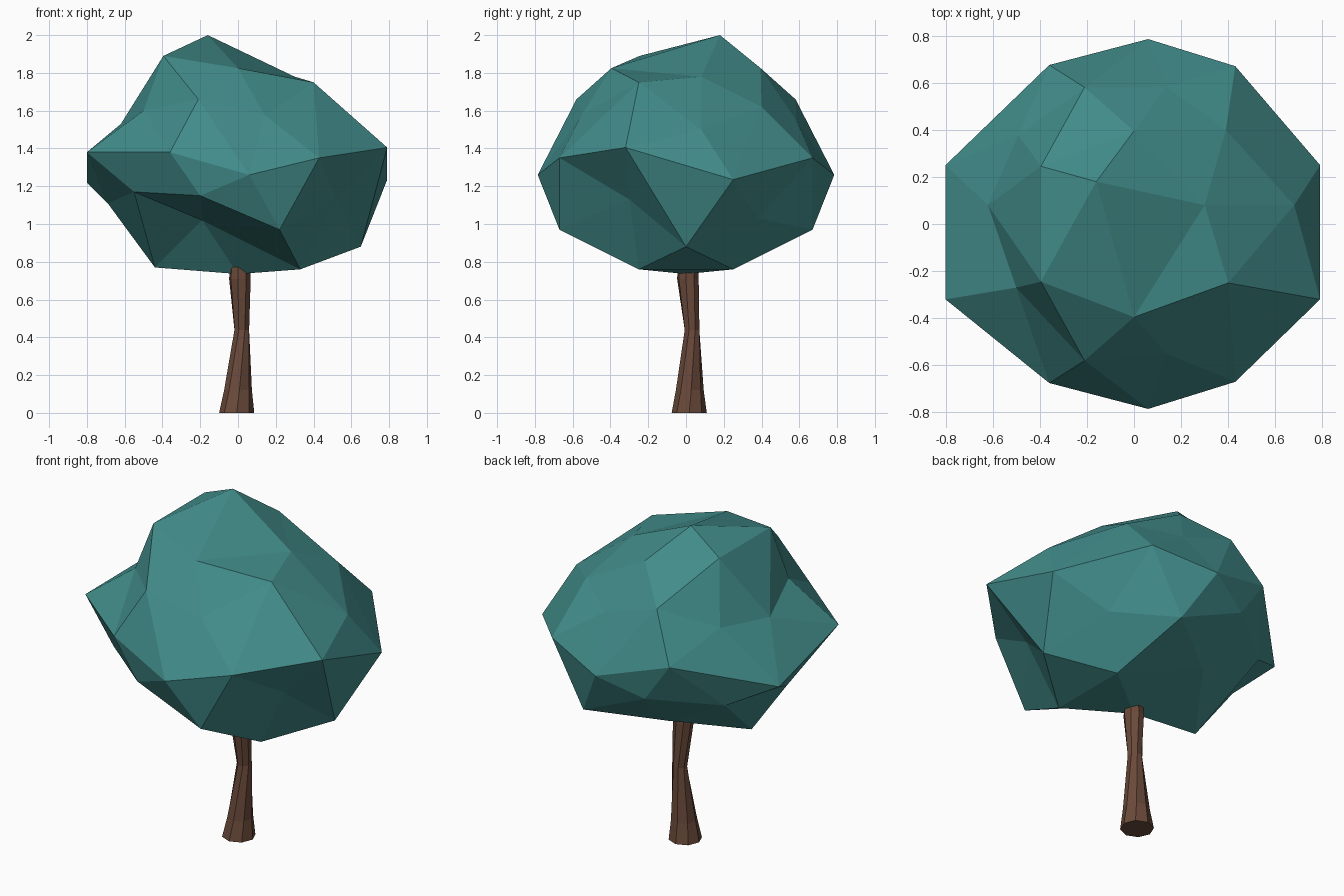
import bpy, bmesh
from math import cos, sin, tau
from mathutils import Vector

cube = bpy.data.objects.get("Cube")
if cube:
    bpy.data.objects.remove(cube, do_unlink=True)


def make_material(name, color):
    mat = bpy.data.materials.new(name)
    mat.use_nodes = True
    rgba = (*color, 1.0)
    mat.diffuse_color = rgba
    mat.node_tree.nodes["Principled BSDF"].inputs["Base Color"].default_value = rgba
    return mat


def finish(bm, name, mat):
    bmesh.ops.recalc_face_normals(bm, faces=bm.faces)
    mesh = bpy.data.meshes.new(name)
    bm.to_mesh(mesh)
    bm.free()
    mesh.materials.append(mat)
    obj = bpy.data.objects.new(name, mesh)
    bpy.context.collection.objects.link(obj)
    return obj


def pull(candidates, targets, center, size):
    """Move the free vertex lying in the direction of each target onto it;
    return the vertices that stayed free."""
    free = {v: v.co.copy() for v in candidates}
    for target in targets:
        offset = Vector(target) - center
        local = Vector(o / s for o, s in zip(offset, size))
        vert = min(free, key=lambda v: (free[v] - local).length)
        vert.co = target
        del free[vert]
    return list(free)


def mirrored(points):
    return [(x, side * y, z) for x, y, z in points for side in (-1, 1)]


leaf_green = make_material("leaf_green", (0.053, 0.262, 0.254))
bark_brown = make_material("bark_brown", (0.145, 0.068, 0.042))

# Foliage: a faceted ball pulled into an uneven, lopsided crown
center, size = Vector((0, 0, 1.3)), (0.8, 0.8, 0.6)
paired_corners = [
    (0.06, 0.785, 1.26), (0.43, 0.67, 1.35), (-0.36, 0.675, 1.38),
    (-0.21, 0.58, 1.66), (0, 0.395, 1.825), (-0.395, 0.245, 1.89),
    (0.22, 0.67, 0.97), (0.33, 0.25, 0.76),
]
single_corners = [
    (0.79, 0.25, 1.235), (0.79, -0.32, 1.405),
    (-0.8, 0.25, 1.22), (-0.8, -0.32, 1.38), (-0.62, 0.08, 1.53),
    (0.3, 0.08, 1.78), (0.4, -0.25, 1.75), (0.39, 0.4, 1.62),
    (0.65, 0, 0.88), (-0.44, 0, 0.77),
    (-0.55, -0.41, 1.17), (-0.55, 0.41, 1.1),
    (-0.16, 0.4, 0.9), (-0.19, -0.2, 1.02),
]
hub_points = [
    (-0.16, 0.18, 2.0), (0, 0, 0.735), (0.68, 0.08, 1.5),
    (-0.5, -0.27, 1.6), (-0.69, 0.02, 1.11), (0.52, -0.3, 1.13),
] + mirrored([(-0.2, 0.68, 1.15)])

bm = bmesh.new()
bmesh.ops.create_icosphere(bm, subdivisions=2, radius=1.0)
hubs = [v for v in bm.verts if len(v.link_edges) == 5]
corners = [v for v in bm.verts if len(v.link_edges) == 6]
pull(corners, mirrored(paired_corners) + single_corners, center, size)

# Remaining hubs settle into the middle of their five neighbours
for hub in pull(hubs, hub_points, center, size):
    ring = [edge.other_vert(hub).co for edge in hub.link_edges]
    middle = sum(ring, Vector()) / len(ring)
    hub.co = center + (middle - center) * 1.03
finish(bm, "foliage", leaf_green)

# Trunk: slightly twisted eight-sided rings, narrow at the waist
SIDES = 8
rings = [  # center x, center y, height, radius, twist
    (-0.007, 0.017, 0, 0.093, 0),
    (0, 0.02, 0.12, 0.074, 0.1),
    (0.02, 0.032, 0.44, 0.042, 0.4),
    (0.01, 0.01, 0.71, 0.058, 0.6),
    (0.012, 0.01, 0.8, 0.053, 0.6),
]
bm = bmesh.new()
loops = []
for x, y, z, radius, twist in rings:
    angles = [tau * i / SIDES + twist for i in range(SIDES)]
    loops.append([bm.verts.new((x + radius * cos(a), y + radius * sin(a), z))
                  for a in angles])
for low, high in zip(loops, loops[1:]):
    for i in range(SIDES):
        j = (i + 1) % SIDES
        bm.faces.new((low[i], low[j], high[j], high[i]))
bm.faces.new(reversed(loops[0]))
bm.faces.new(loops[-1])
finish(bm, "trunk", bark_brown)
